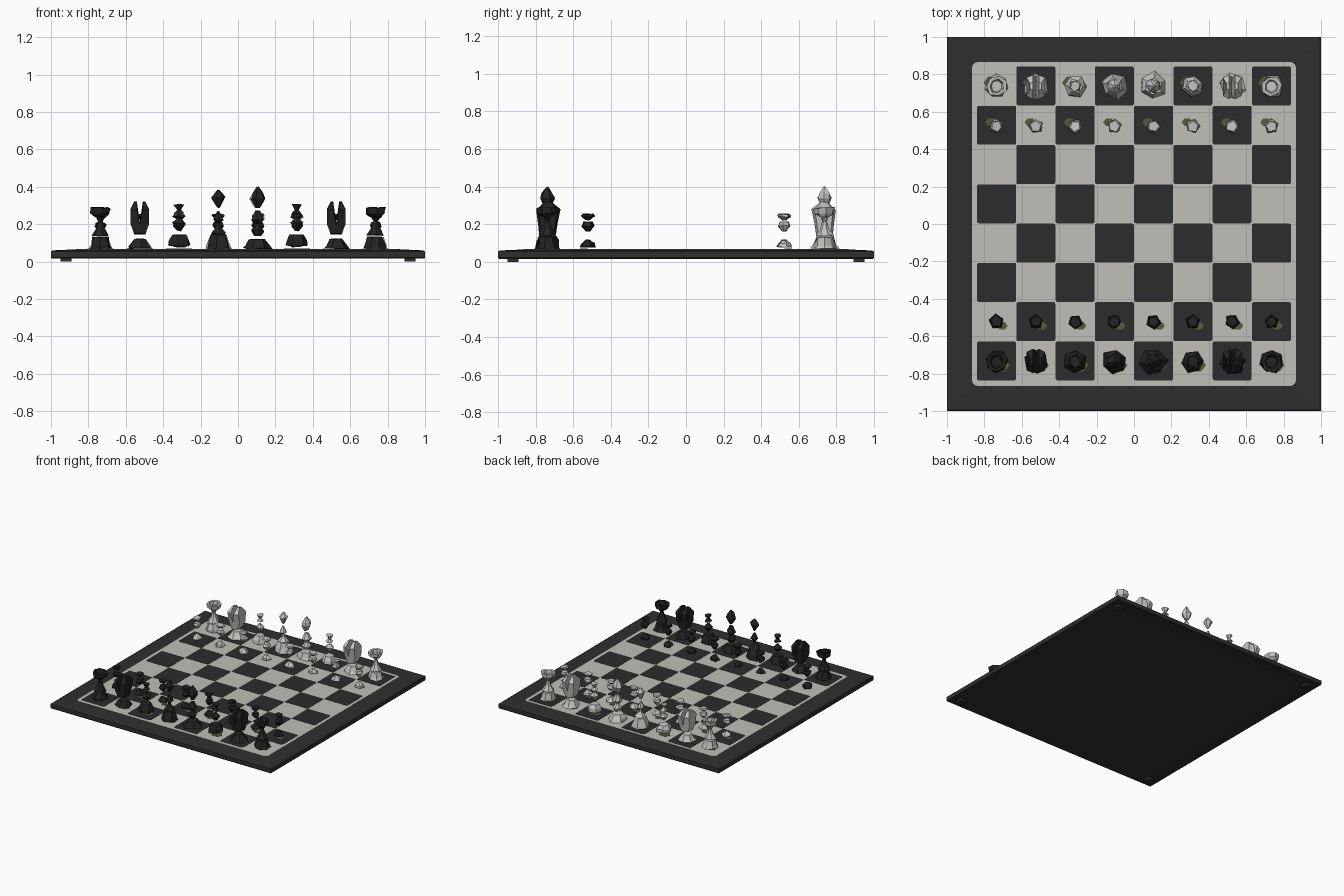
import bpy, bmesh, math, random
from mathutils import Vector

cube = bpy.data.objects.get("Cube")
if cube:
    bpy.data.objects.remove(cube, do_unlink=True)
random.seed(4)


def material(name, rgb):
    m = bpy.data.materials.new(name)
    m.use_nodes = True
    m.diffuse_color = (*rgb, 1)
    m.node_tree.nodes["Principled BSDF"].inputs["Base Color"].default_value = (*rgb, 1)
    return m


FRAME = material("charcoal frame", (0.028, 0.028, 0.028))
DARK_SQ = material("dark square", (0.025, 0.025, 0.026))
LIGHT_SQ = material("light square", (0.53, 0.52, 0.48))
DARK = material("black piece", (0.016, 0.017, 0.016))
LIGHT = material("pale piece", (0.55, 0.55, 0.53))
FELT = material("olive felt", (0.10, 0.10, 0.045))


def finish(name, bm, *mats):
    bmesh.ops.recalc_face_normals(bm, faces=bm.faces)
    me = bpy.data.meshes.new(name)
    bm.to_mesh(me)
    bm.free()
    for m in mats:
        me.materials.append(m)
    ob = bpy.data.objects.new(name, me)
    bpy.context.collection.objects.link(ob)
    return ob


def loft(bm, rings, mat=0):
    """Skin matching rings of points and cap both ends."""
    rows = [[bm.verts.new(p) for p in ring] for ring in rings]
    n = len(rows[0])
    faces = [bm.faces.new(rows[0][::-1]), bm.faces.new(rows[-1])]
    for a, b in zip(rows, rows[1:]):
        for i in range(n):
            j = (i + 1) % n
            faces.append(bm.faces.new((a[i], a[j], b[j], b[i])))
    for f in faces:
        f.material_index = mat


def rounded(half, radius, z, cx=0, cy=0, steps=3):
    """Outline of a square with rounded corners."""
    pts = []
    for q in range(4):
        mid = math.radians(45 + 90 * q)
        ox = math.copysign(half - radius, math.cos(mid))
        oy = math.copysign(half - radius, math.sin(mid))
        for k in range(steps + 1):
            a = math.radians(90 * (q + k / steps))
            pts.append((cx + ox + radius * math.cos(a), cy + oy + radius * math.sin(a), z))
    return pts


# Mitred frame with a top sloping gently outwards
bm = bmesh.new()
for q in range(4):
    a = math.radians(90 * q)
    turn = lambda u, v, z: (u * math.cos(a) - v * math.sin(a), u * math.sin(a) + v * math.cos(a), z)
    section = [(0.86, 0.02), (0.995, 0.016), (1, 0.022), (1, 0.054), (0.99, 0.06), (0.86, 0.066)]
    loft(bm, [[turn(u, s * u, z) for u, z in section] for s in (-1, 1)])
finish("board_frame", bm, FRAME)

bm = bmesh.new()
loft(bm, [rounded(0.9, 0.01, 0.018), rounded(0.87, 0.01, 0.05)])
finish("board_underside", bm, FRAME)

bm = bmesh.new()
loft(bm, [rounded(0.865, 0.025, 0.05), rounded(0.865, 0.025, 0.067)])
finish("light_field", bm, LIGHT_SQ)

# Inlaid dark squares
PITCH = 0.21
bm = bmesh.new()
for r in range(8):
    for c in range(8):
        if (r + c) % 2 == 0:
            cx, cy = (c - 3.5) * PITCH, (r - 3.5) * PITCH + 0.003
            loft(bm, [rounded(0.104, 0.009, z, cx, cy) for z in (0.066, 0.0685)])
finish("dark_squares", bm, DARK_SQ)

# Thin pads under the corners
bm = bmesh.new()
for sx in (-1, 1):
    for sy in (-1, 1):
        loft(bm, [rounded(0.03, 0.01, z, sx * 0.92, sy * 0.92) for z in (0, 0.018)])
finish("corner_pads", bm, FRAME)

# Faceted pieces: separate turned sections as (radius, height), floating apart
PIECES = {
    "rook": [[(.064, .07), (.056, .085), (.042, .13)],
             [(.046, .14), (.028, .175), (.012, .215), (.022, .235)],
             [(.03, .24), (.052, .255), (.056, .288), (.038, .288), (.03, .262)]],
    "knight": [[(.07, .07), (.06, .085), (.035, .12)]],
    "bishop": [[(.06, .085), (.058, .115), (.038, .142)],
               [(.012, .175), (.036, .208), (.01, .232)],
               [(.03, .256), (.01, .278), (.03, .305)]],
    "queen": [[(.072, .07), (.062, .1), (.045, .145)],
              [(.045, .15), (.014, .185), (.008, .21)],
              [(.016, .21), (.03, .225), (.008, .268)],
              [(.008, .29), (.036, .345), (.008, .38)]],
    "king": [[(.075, .07), (.064, .09), (.045, .12)],
             [(.022, .14), (.034, .165), (.008, .2)],
             [(.018, .2), (.038, .225), (.014, .27)],
             [(.016, .29), (.04, .335), (.03, .365), (.006, .4)]],
    "pawn": [[(.04, .08), (.036, .095), (.012, .115)],
             [(.012, .165), (.034, .19), (.026, .21)],
             [(.012, .225), (.036, .242), (.03, .252)]],
}
SIDES = {"rook": 7, "knight": 6, "bishop": 6, "queen": 6, "king": 6, "pawn": 5}
HEAD = [(-.045, .145), (.045, .15), (.05, .2), (.06, .275), (.02, .315), (-.02, .32), (-.07, .28), (-.055, .21)]


def turned(bm, profile, sides):
    """Turned section whose corners are chipped slightly out of true."""
    phase = random.uniform(0, math.tau)
    rings = []
    for r, z in profile:
        ring = []
        for i in range(sides):
            a = phase + math.tau * i / sides
            rr = r * random.uniform(0.86, 1.1)
            ring.append((rr * math.cos(a), rr * math.sin(a), z + random.uniform(-.005, .005)))
        rings.append(ring)
    loft(bm, rings)


def knight_head(bm):
    """Two mirrored cheeks that part into a notch at the top."""
    for s in (-1, 1):
        inner = [(s * (0.016 if z > .27 else 0), y, z) for y, z in HEAD]
        outer = [(s * (0.03 if z < .16 or z > .3 else 0.05), y * 0.75, z) for y, z in HEAD]
        loft(bm, [inner, outer])


def felt(bm, radius, ox, oy):
    ring = [(ox + radius * math.cos(math.tau * i / 6), oy + radius * 0.75 * math.sin(math.tau * i / 6)) for i in range(6)]
    loft(bm, [[(x, y, z) for x, y in ring] for z in (.069, .0715)], 1)


def place(kind, side, x, y, number):
    bm = bmesh.new()
    for profile in PIECES[kind]:
        turned(bm, profile, SIDES[kind])
    if kind == "knight":
        knight_head(bm)
    if kind == "pawn":
        felt(bm, 0.03, -0.03, 0.022)
    else:
        felt(bm, 0.05, -0.02, 0.018)
    ob = finish(f"{side}_{kind}_{number}", bm, DARK if side == "dark" else LIGHT, FELT)
    ob.location = Vector((x, y, 0))
    if side == "dark":
        ob.rotation_euler.z = math.pi


BACK_ROW = ["rook", "knight", "bishop", "queen", "king", "bishop", "knight", "rook"]
for side, s in (("dark", -1), ("light", 1)):
    for c, kind in enumerate(BACK_ROW):
        x = (c - 3.5) * PITCH
        place(kind, side, x, s * 0.737, c + 1)
        place("pawn", side, x, s * 0.522, c + 1)
